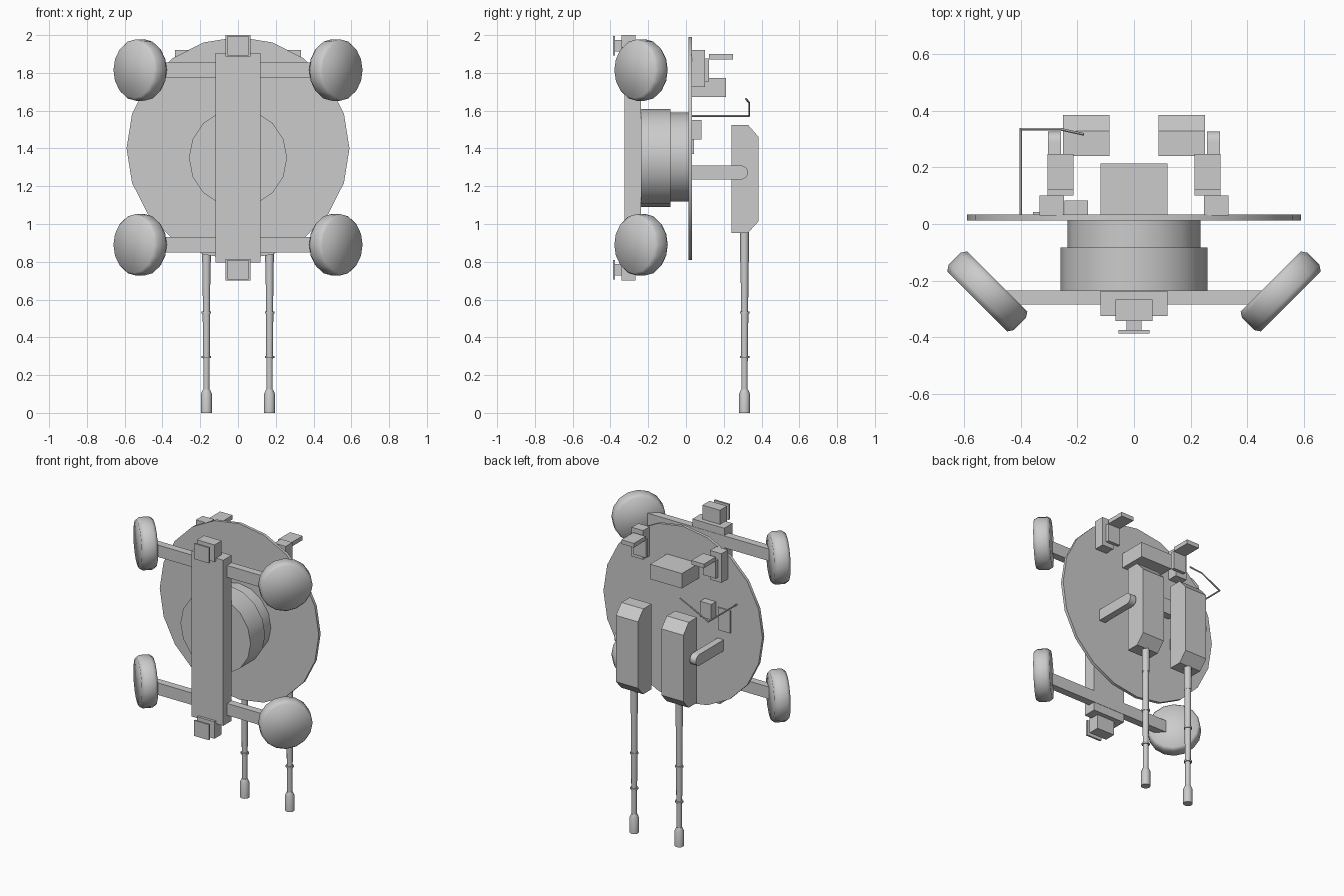
import bpy, bmesh, math
from mathutils import Vector, Matrix

if "Cube" in bpy.data.objects:
    bpy.data.objects.remove(bpy.data.objects["Cube"])

grey = bpy.data.materials.new("plain grey")
grey.diffuse_color = (0.6, 0.6, 0.6, 1)
grey.use_nodes = True
grey.node_tree.nodes["Principled BSDF"].inputs["Base Color"].default_value = grey.diffuse_color


def finish(name, bm, smooth=None):
    bmesh.ops.recalc_face_normals(bm, faces=bm.faces)
    me = bpy.data.meshes.new(name)
    bm.to_mesh(me)
    bm.free()
    me.materials.append(grey)
    if smooth:
        me.polygons.foreach_set("use_smooth", [True] * len(me.polygons))
        me.set_sharp_from_angle(angle=math.radians(smooth))
    ob = bpy.data.objects.new(name, me)
    bpy.context.collection.objects.link(ob)
    return ob


def box(name, x0, x1, y0, y1, z0, z1):
    bm = bmesh.new()
    bmesh.ops.create_cube(bm, size=1)
    bmesh.ops.scale(bm, vec=(x1 - x0, y1 - y0, z1 - z0), verts=bm.verts)
    bmesh.ops.translate(bm, vec=((x0 + x1) / 2, (y0 + y1) / 2, (z0 + z1) / 2), verts=bm.verts)
    return finish(name, bm)


def lathe(name, profile, sides, centre, axis, smooth=40):
    """Closed solid turned from (radius, height) points around an axis."""
    bm = bmesh.new()
    rings = [[bm.verts.new((r * math.cos(2 * math.pi * i / sides),
                            r * math.sin(2 * math.pi * i / sides), h))
              for i in range(sides)] for r, h in profile]
    for a, b in zip(rings, rings[1:]):
        for i in range(sides):
            j = (i + 1) % sides
            bm.faces.new((a[i], a[j], b[j], b[i]))
    bm.faces.new(rings[0])
    bm.faces.new(rings[-1])
    rot = Vector((0, 0, 1)).rotation_difference(Vector(axis)).to_matrix().to_4x4()
    bm.transform(Matrix.Translation(centre) @ rot)
    return finish(name, bm, smooth)


def extrude_x(name, yz, x0, x1, smooth=None):
    """Side profile in y and z, extruded across x."""
    bm = bmesh.new()
    a = [bm.verts.new((x0, y, z)) for y, z in yz]
    b = [bm.verts.new((x1, y, z)) for y, z in yz]
    bm.faces.new(a)
    bm.faces.new(b)
    for i in range(len(yz)):
        j = (i + 1) % len(yz)
        bm.faces.new((a[i], a[j], b[j], b[i]))
    return finish(name, bm, smooth)


# round back plate and stepped drum
lathe("back_plate", [(0.59, 0.013), (0.59, 0.033)], 20, (0, 0, 1.4), (0, 1, 0))
lathe("drum_large", [(0.26, -0.238), (0.26, -0.083)], 16, (0, 0, 1.35), (0, 1, 0))
lathe("drum_small", [(0.235, -0.083), (0.235, 0.014)], 16, (0, 0, 1.355), (0, 1, 0))

# spine with a coupling at each end
box("spine", -0.118, 0.118, -0.325, -0.237, 0.795, 1.905)
for tag, z in (("upper", 1.943), ("lower", 0.757)):
    box(tag + "_coupling", -0.065, 0.065, -0.342, -0.267, z - 0.057, z + 0.057)
    box(tag + "_coupling_stub", -0.027, 0.027, -0.376, -0.342, z - 0.03, z + 0.03)
    box(tag + "_coupling_plate", -0.055, 0.055, -0.387, -0.375, z - 0.052, z + 0.052)

# axles and angled wheels
for tag, z in (("upper", 1.815), ("lower", 0.89)):
    box(tag + "_axle", -0.48, 0.48, -0.285, -0.235, z - 0.04, z + 0.04)
    for side, s in (("left", -1), ("right", 1)):
        lathe(f"{tag}_{side}_wheel",
              [(0.15, -0.05), (0.163, -0.03), (0.163, 0.03), (0.15, 0.05)],
              16, (s * 0.518, -0.238, z), (s, -1, 0), 62)

# paired parts behind the plate
housing = [(0.24, 0.953), (0.328, 0.953), (0.385, 1.015),
           (0.385, 1.46), (0.328, 1.525), (0.24, 1.525)]
arm = [(0.03, 1.235), (0.03, 1.31)] + [
    (0.29 + 0.0375 * math.sin(math.pi * i / 8), 1.2725 + 0.0375 * math.cos(math.pi * i / 8))
    for i in range(9)]
barrel = [(0.029, 0), (0.029, 0.1), (0.018, 0.125), (0.016, 0.125), (0.017, 0.29),
          (0.025, 0.29), (0.025, 0.301), (0.018, 0.301), (0.02, 0.525), (0.025, 0.525),
          (0.025, 0.537), (0.019, 0.537), (0.021, 0.8), (0.023, 0.8), (0.023, 0.96)]
for side, s in (("left", -1), ("right", 1)):
    def pair(name, x0, x1, *yz):
        return box(f"{side}_{name}", min(s * x0, s * x1), max(s * x0, s * x1), *yz)
    extrude_x(side + "_housing", housing, s * 0.087, s * 0.25)
    lathe(side + "_barrel", barrel, 12, (s * 0.167, 0.31, 0), (0, 0, 1))
    extrude_x(side + "_control_arm", arm, s * 0.257, s * 0.303, 40)
    pair("bracket_base", 0.248, 0.333, 0.03, 0.1, 1.725, 1.92)
    pair("bracket_link", 0.213, 0.306, 0.1, 0.122, 1.755, 1.875)
    pair("bracket_ledge", 0.213, 0.306, 0.122, 0.248, 1.872, 1.9)

# central box, sight cube and small panel
box("centre_box", -0.118, 0.118, 0.03, 0.213, 1.673, 1.773)
box("sight_cube", -0.245, -0.162, 0.03, 0.083, 1.447, 1.55)
box("side_panel", -0.357, -0.265, 0.03, 0.042, 1.37, 1.52)

# bent wire
path = [(-0.4, 0.03, 1.572), (-0.4, 0.334, 1.572), (-0.257, 0.334, 1.642), (-0.18, 0.317, 1.663)]
for i, (p, q) in enumerate(zip(path, path[1:])):
    p, q = Vector(p), Vector(q)
    lathe(f"wire_{i + 1}", [(0.005, -0.003), (0.005, (q - p).length + 0.003)], 6, p, (q - p).normalized())
